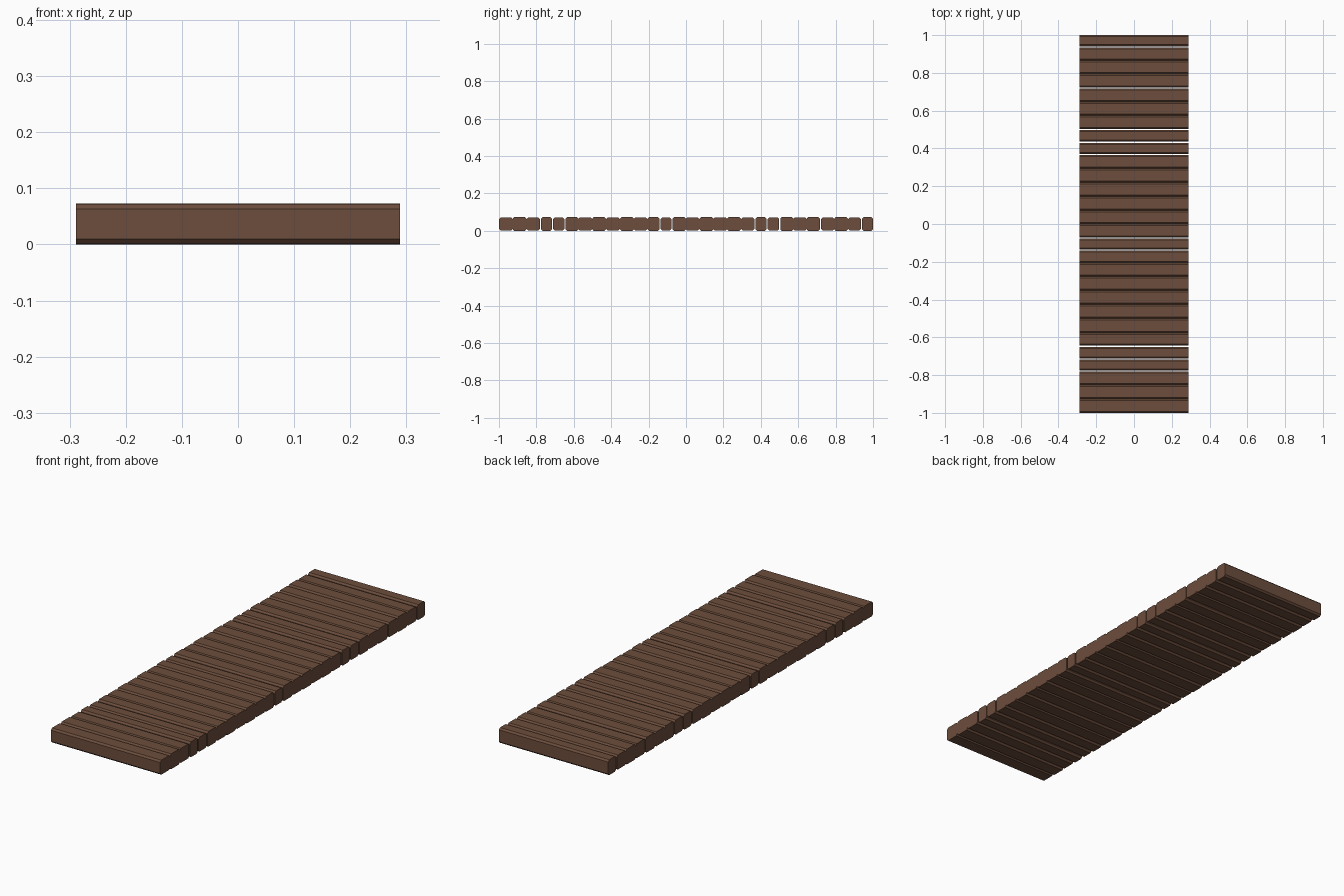
import bpy, bmesh

if "Cube" in bpy.data.objects:
    bpy.data.objects.remove(bpy.data.objects["Cube"])

HALF_W = 0.289      # half length of each plank along x
mat = bpy.data.materials.new("brown_wood")
mat.diffuse_color = (0.15, 0.075, 0.045, 1)
mat.use_nodes = True
mat.node_tree.nodes["Principled BSDF"].inputs["Base Color"].default_value = mat.diffuse_color

# Joints between neighbouring planks, front to back
joints = [-1, -0.926, -0.852, -0.778, -0.714, -0.647, -0.576, -0.501, -0.427,
          -0.353, -0.279, -0.206, -0.138, -0.075, -0.001, 0.072, 0.146, 0.220,
          0.294, 0.368, 0.433, 0.501, 0.574, 0.646, 0.720, 0.793, 0.866, 0.938, 1]
# Joints that are open slits
open_joints = {3, 4, 5, 12, 13, 20, 21, 24, 27, 19}


def plank(name, y0, y1, z0, z1, ch=0.008):
    """Chamfered octagonal section in y-z, extruded along x."""
    sec = [(y0 + ch, z0), (y1 - ch, z0), (y1, z0 + ch), (y1, z1 - ch),
           (y1 - ch, z1), (y0 + ch, z1), (y0, z1 - ch), (y0, z0 + ch)]
    bm = bmesh.new()
    a = [bm.verts.new((-HALF_W, y, z)) for y, z in sec]
    b = [bm.verts.new((HALF_W, y, z)) for y, z in sec]
    bm.faces.new(a)
    bm.faces.new(b)
    for i in range(8):
        j = (i + 1) % 8
        bm.faces.new((a[i], a[j], b[j], b[i]))
    bmesh.ops.recalc_face_normals(bm, faces=bm.faces)
    me = bpy.data.meshes.new(name)
    bm.to_mesh(me)
    bm.free()
    me.materials.append(mat)
    bpy.context.collection.objects.link(bpy.data.objects.new(name, me))


# Row of planks, alternating slightly in thickness
for i in range(len(joints) - 1):
    y0 = joints[i] + (0.003 if i in open_joints else 0)
    y1 = joints[i + 1] - (0.003 if i + 1 in open_joints else 0)
    inset = 0.002 if i % 2 == 0 else 0
    plank(f"plank_{i + 1:02d}", y0, y1, inset, 0.073 - inset)
